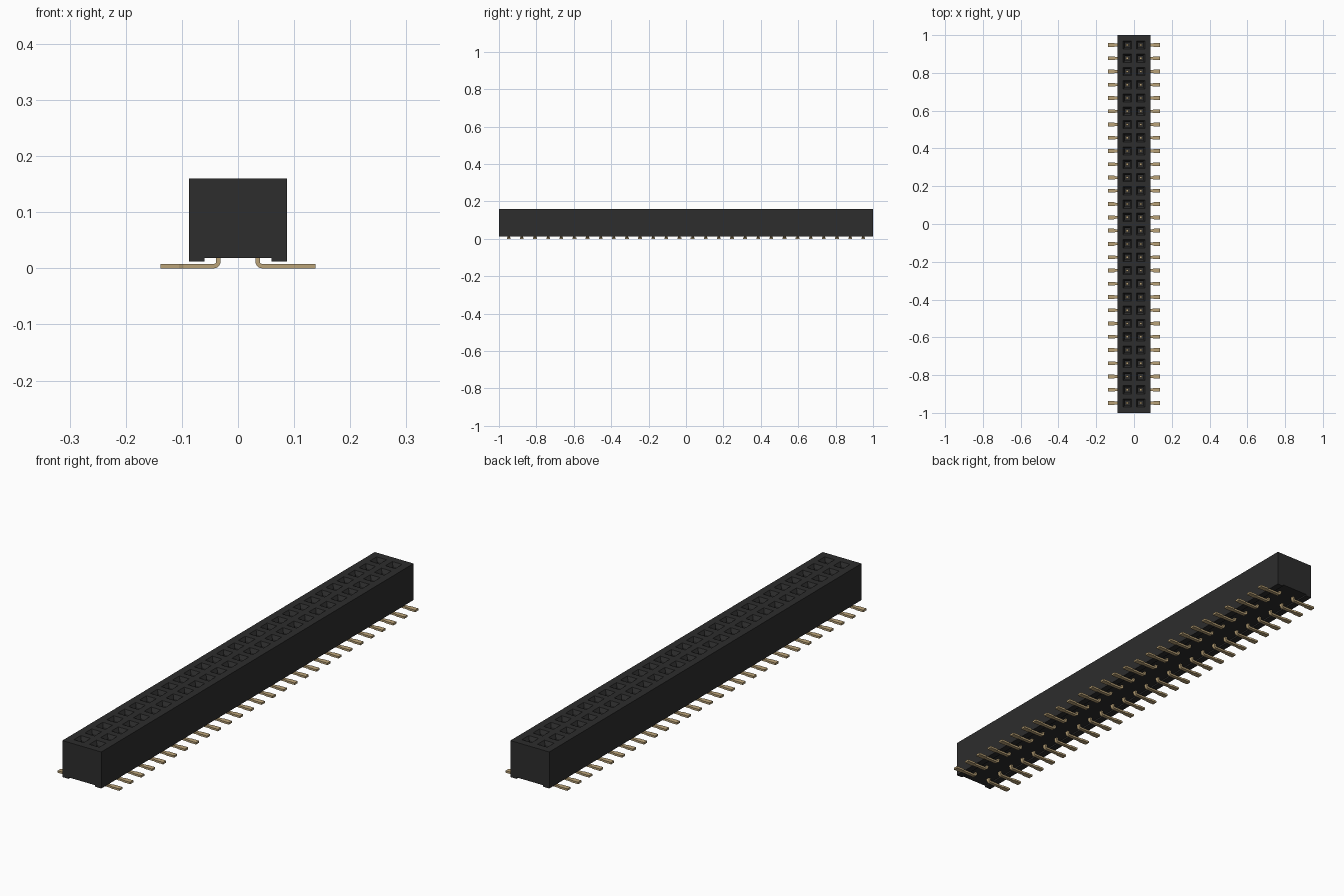
import bpy, bmesh, math

cube = bpy.data.objects.get("Cube")
if cube:
    bpy.data.objects.remove(cube, do_unlink=True)


def material(name, color, rough):
    m = bpy.data.materials.new(name)
    m.use_nodes = True
    m.diffuse_color = (*color, 1)
    b = m.node_tree.nodes["Principled BSDF"]
    b.inputs["Base Color"].default_value = (*color, 1)
    b.inputs["Roughness"].default_value = rough
    return m


BLACK = material("black plastic", (0.026, 0.026, 0.026), 0.6)
GOLD = material("gold contact", (0.50, 0.37, 0.19), 0.5)

COUNT = 28
PITCH = 0.0702
ROW_X = PITCH / 2
HALF_W, TOP, BOTTOM = 0.087, 0.16, 0.012
PIN_Y = [(i - (COUNT - 1) / 2) * PITCH for i in range(COUNT)]


def finish(bm, name, mat):
    bmesh.ops.remove_doubles(bm, verts=bm.verts, dist=1e-5)
    bmesh.ops.recalc_face_normals(bm, faces=bm.faces)
    mesh = bpy.data.meshes.new(name)
    bm.to_mesh(mesh)
    bm.free()
    mesh.materials.append(mat)
    ob = bpy.data.objects.new(name, mesh)
    bpy.context.collection.objects.link(ob)
    return ob


def rect(bm, x0, x1, y0, y1, z):
    return [bm.verts.new(p) for p in
            ((x0, y0, z), (x1, y0, z), (x1, y1, z), (x0, y1, z))]


def bridge(bm, a, b):
    n = len(a)
    for i in range(n):
        j = (i + 1) % n
        bm.faces.new((a[i], a[j], b[j], b[i]))


# Housing: channelled underside profile swept along y, open on top
bm = bmesh.new()
profile = [(HALF_W, TOP), (HALF_W, BOTTOM), (0.06, BOTTOM), (0.06, 0.018),
           (-0.06, 0.018), (-0.06, BOTTOM), (-HALF_W, BOTTOM), (-HALF_W, TOP)]
front = [bm.verts.new((x, -1, z)) for x, z in profile]
back = [bm.verts.new((x, 1, z)) for x, z in profile]
for i in range(len(profile) - 1):
    bm.faces.new((front[i], front[i + 1], back[i + 1], back[i]))
bm.faces.new(front)
bm.faces.new(back)

# Top: one cell per socket, each with a funnel and a square shaft
for i, y in enumerate(PIN_Y):
    y0 = -1 if i == 0 else y - PITCH / 2
    y1 = 1 if i == COUNT - 1 else y + PITCH / 2
    for x0, x1, x in ((-HALF_W, 0, -ROW_X), (0, HALF_W, ROW_X)):
        rings = [rect(bm, x0, x1, y0, y1, TOP)]
        for half, z in ((0.022, TOP), (0.013, TOP - 0.014), (0.013, 0.07)):
            rings.append(rect(bm, x - half, x + half, y - half, y + half, z))
        for a, b in zip(rings, rings[1:]):
            bridge(bm, a, b)
        bm.faces.new(rings[-1])
finish(bm, "socket_housing", BLACK)


# Contact leg: strip bent outwards from the underside, ending in a flat foot
def leg(bm, side, y):
    r_out, r_in, cx, cz = 0.012, 0.004, 0.043, 0.012
    stations = [((0.031, 0.03), (0.039, 0.03), 0.007)]
    for k in range(6):
        a = math.pi + k * math.pi / 10
        c, s = math.cos(a), math.sin(a)
        stations.append(((cx + r_out * c, cz + r_out * s),
                         (cx + r_in * c, cz + r_in * s), 0.007))
    stations += [((0.097, 0), (0.097, 0.008), 0.007),
                 ((0.105, 0), (0.105, 0.008), 0.010),
                 ((0.138, 0), (0.138, 0.008), 0.010)]
    rings = []
    for (xo, zo), (xi, zi), w in stations:
        rings.append([bm.verts.new(p) for p in (
            (side * xo, y - w, zo), (side * xo, y + w, zo),
            (side * xi, y + w, zi), (side * xi, y - w, zi))])
    for a, b in zip(rings, rings[1:]):
        bridge(bm, a, b)
    bm.faces.new(rings[0])
    bm.faces.new(rings[-1])


for side, label in ((1, "left"), (-1, "right")):
    bm = bmesh.new()
    for y in PIN_Y:
        leg(bm, side, y)
    finish(bm, label + "_legs", GOLD)

    # Contact tips standing inside the sockets
    bm = bmesh.new()
    for y in PIN_Y:
        x, h = side * ROW_X, 0.006
        low = rect(bm, x - h, x + h, y - h, y + h, 0.065)
        high = rect(bm, x - h, x + h, y - h, y + h, 0.12)
        bridge(bm, low, high)
        bm.faces.new(low)
        bm.faces.new(high)
    finish(bm, label + "_contact_tips", GOLD)
